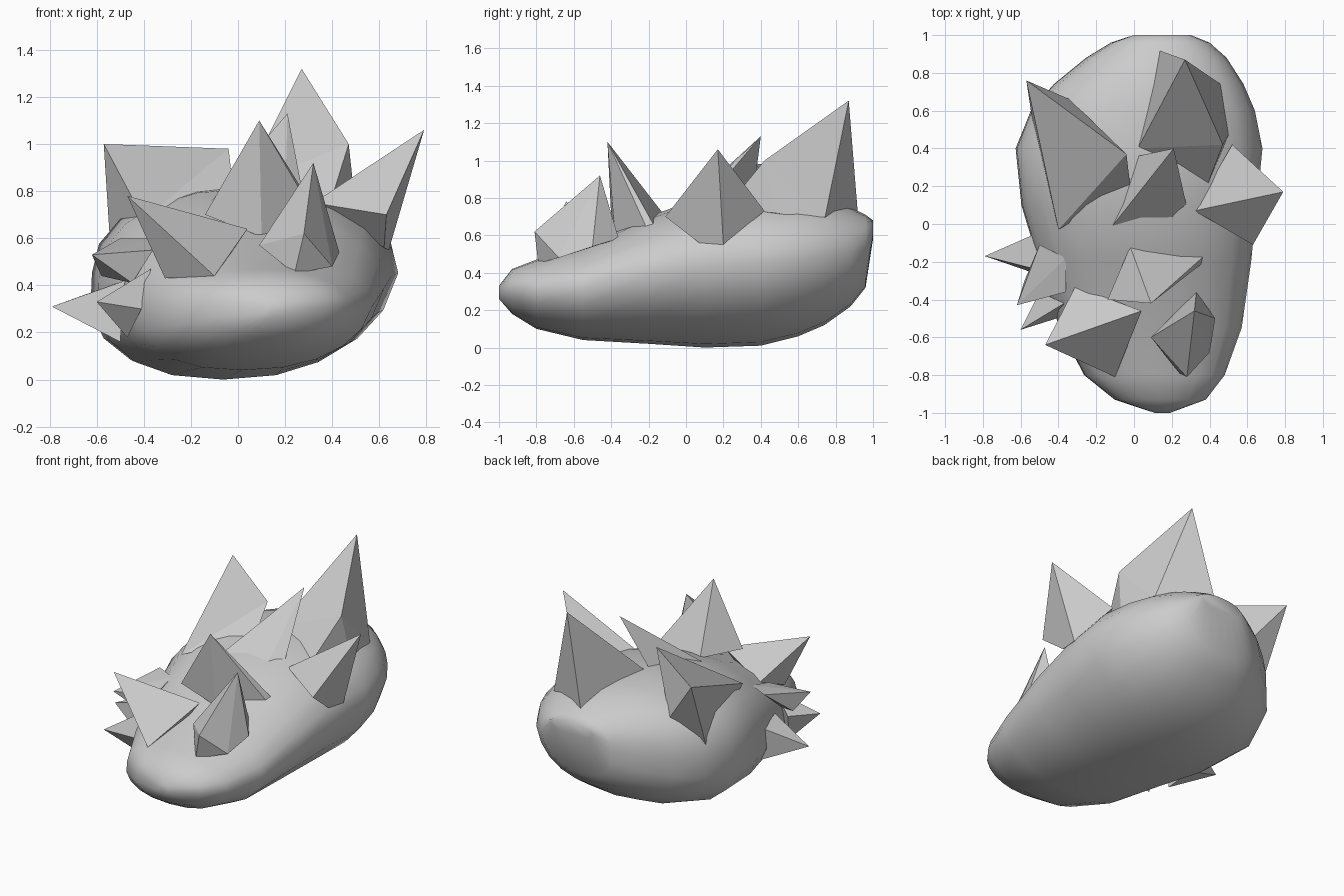
import bpy
import bmesh
from math import cos, sin, tau, copysign
from mathutils import Vector
from mathutils.bvhtree import BVHTree

default_cube = bpy.data.objects.get("Cube")
if default_cube:
    bpy.data.objects.remove(default_cube, do_unlink=True)

stone = bpy.data.materials.new("stone grey")
stone.use_nodes = True
stone_colour = (0.6, 0.6, 0.6, 1)
stone.diffuse_color = stone_colour
stone.node_tree.nodes["Principled BSDF"].inputs["Base Color"].default_value = stone_colour


def add_object(name, bm, smooth=False):
    """Turn a bmesh into a finished object with the stone material."""
    bmesh.ops.recalc_face_normals(bm, faces=bm.faces[:])
    for face in bm.faces:
        face.smooth = smooth
    mesh = bpy.data.meshes.new(name)
    bm.to_mesh(mesh)
    bm.free()
    mesh.materials.append(stone)
    obj = bpy.data.objects.new(name, mesh)
    bpy.context.collection.objects.link(obj)
    return obj


# Body: lofted rounded sections (y, centre x, half width, bottom z, top z)
SECTIONS = [
    (-1, .15, .04, .26, .33),
    (-.93, .14, .24, .18, .42),
    (-.8, .11, .37, .1, .47),
    (-.55, .09, .48, .04, .54),
    (-.2, .06, .56, .02, .7),
    (.1, .03, .62, 0, .81),
    (.4, .03, .65, .01, .83),
    (.6, .05, .59, .06, .82),
    (.74, .08, .5, .12, .8),
    (.88, .12, .37, .22, .75),
    (.96, .14, .26, .32, .71),
    (1, .15, .15, .58, .68),
]
SIDES = 20


def rounded(value, power):
    return copysign(abs(value) ** power, value)


def body_ring(bm, y, centre, half_width, bottom, top):
    ring = []
    waist = bottom + .54 * (top - bottom)
    for i in range(SIDES):
        angle = tau * i / SIDES
        power = .95 if sin(angle) > 0 else .88
        across, up = rounded(cos(angle), power), rounded(sin(angle), power)
        z = waist + up * ((top - waist) if up > 0 else (waist - bottom))
        # The underside leans towards the right flank
        x = centre + across * half_width + .15 * min(up, 0) * half_width
        ring.append(bm.verts.new((x, y, z)))
    return ring


bm = bmesh.new()
rings = [body_ring(bm, *section) for section in SECTIONS]
for lower, upper in zip(rings, rings[1:]):
    for i in range(SIDES):
        j = (i + 1) % SIDES
        bm.faces.new((lower[i], lower[j], upper[j], upper[i]))
bm.faces.new(rings[0])
bm.faces.new(rings[-1])
body_tree = BVHTree.FromBMesh(bm)
add_object("body", bm, smooth=True)


def on_body(point):
    """Drop an (x, y) point just under the body surface; keep full points."""
    if len(point) == 3:
        return Vector(point)
    start = Vector((point[0], point[1], 2))
    hit = body_tree.ray_cast(start, Vector((0, 0, -1)))[0]
    if hit is None:
        hit = body_tree.find_nearest(Vector((point[0], point[1], .5)))[0]
    return hit - Vector((0, 0, .01))


def spike(name, tip, *base):
    """Flat faceted spike: the hull of its tip and its base corners."""
    bm = bmesh.new()
    for point in (tip, *base):
        bm.verts.new(on_body(point))
    result = bmesh.ops.convex_hull(bm, input=bm.verts[:])
    loose = [v for v in result["geom_interior"] if isinstance(v, bmesh.types.BMVert)]
    bmesh.ops.delete(bm, geom=loose, context="VERTS")
    add_object(name, bm)


# Large back spikes, each with a raised shoulder
spike("back_left_spike", (.27, .87, 1.32), (.47, .42, 1), (.13, .92, .7),
      (.02, .4), (.39, .21), (.5, .47, .72), (.46, .74, .68))
spike("back_right_spike", (-.57, .76, 1), (-.04, .37, .98), (-.02, .2),
      (-.4, -.03, .68), (-.34, .66), (-.54, .56, .53))

# Spikes along the top
spike("middle_spike", (.21, .4, 1.13), (-.13, -.03), (.2, .02), (.28, .09), (.02, .36))
spike("front_spike", (.09, -.42, 1.1), (-.14, -.4, .7), (-.02, -.12),
      (.37, -.17), (.36, -.21), (.1, -.38))
spike("nose_left_spike", (.32, -.46, .92), (.28, -.81, .62), (.33, -.36),
      (.43, -.5, .54), (.4, -.68, .48), (.24, -.79, .45), (.09, -.6, .57))
spike("nose_right_spike", (-.47, -.64, .78), (-.31, -.33), (.04, -.46, .64),
      (-.02, -.49), (-.1, -.81, .44), (-.31, -.6, .43))
spike("left_side_spike", (.79, .17, 1.06), (.52, .42, .73), (.32, .07, .75),
      (.63, -.11, .7), (.64, .2, .55), (.62, .07, .56))

# Small cluster low on the right flank
spike("flank_spike_rear", (-.79, -.17, .31), (-.54, -.06, .4), (-.5, -.07, .18),
      (-.5, -.27, .16), (-.48, -.25, .42))
spike("flank_spike_upper", (-.62, -.43, .53), (-.5, -.11, .6), (-.36, -.18, .6),
      (-.36, -.36, .55), (-.45, -.36, .41), (-.58, -.3, .44))
spike("flank_spike_front", (-.6, -.56, .33), (-.37, -.42, .47), (-.41, -.5, .3),
      (-.47, -.42, .18), (-.5, -.36, .36))
